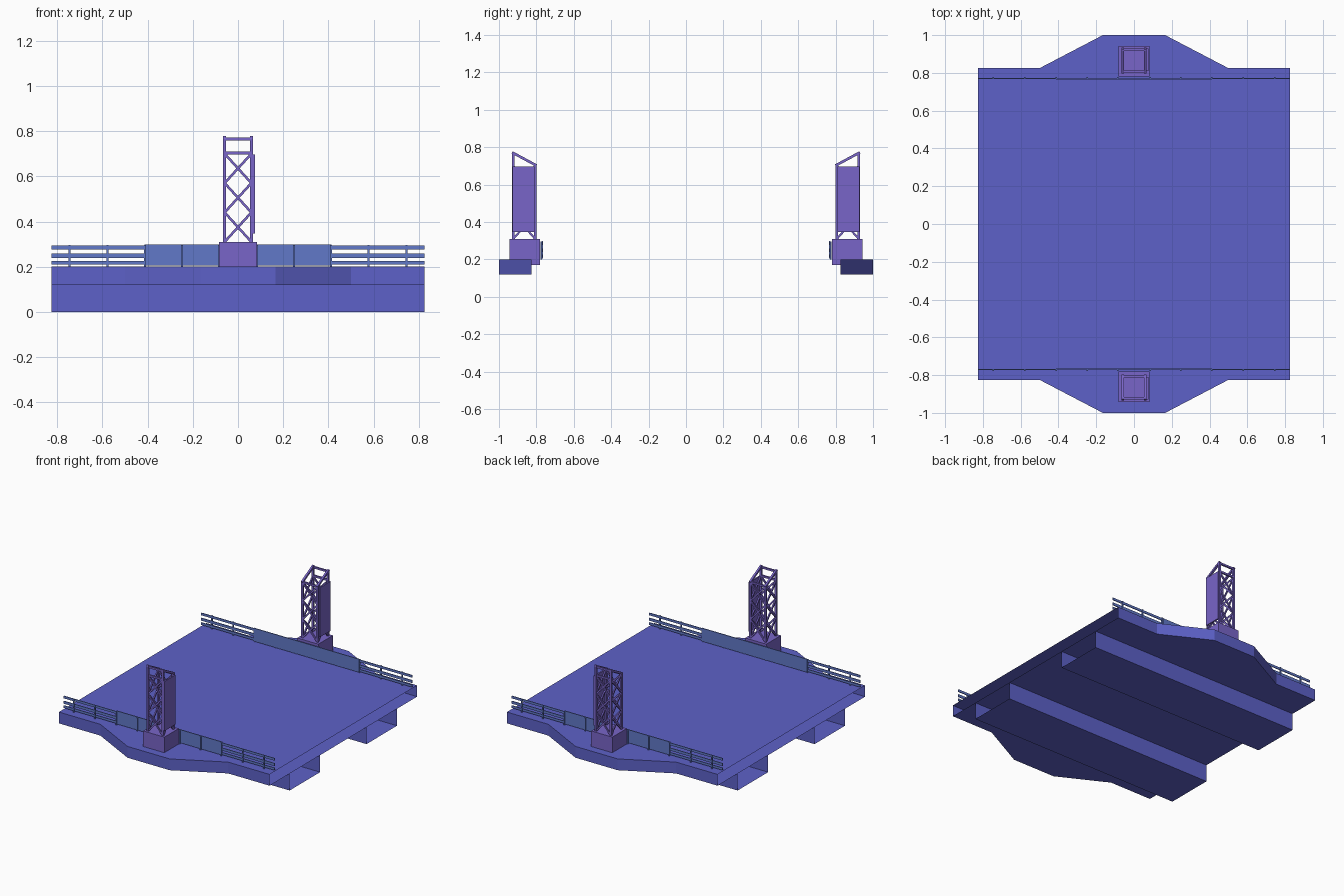
import bpy, bmesh
from mathutils import Vector

if "Cube" in bpy.data.objects:
    bpy.data.objects.remove(bpy.data.objects["Cube"])


def material(name, col):
    m = bpy.data.materials.new(name)
    m.diffuse_color = (*col, 1)
    m.use_nodes = True
    m.node_tree.nodes["Principled BSDF"].inputs["Base Color"].default_value = m.diffuse_color
    return m


DECK = material("deck_blue", (0.11, 0.12, 0.58))
TOWER = material("tower_violet", (0.19, 0.13, 0.58))
RAIL = material("rail_blue", (0.12, 0.19, 0.58))


def finish(bm, name, mat):
    me = bpy.data.meshes.new(name)
    bm.to_mesh(me)
    bm.free()
    me.materials.append(mat)
    ob = bpy.data.objects.new(name, me)
    bpy.context.collection.objects.link(ob)
    return ob


def add_box(bm, x0, x1, y0, y1, z0, z1):
    vs = [bm.verts.new((x, y, z)) for z in (z0, z1)
          for x, y in ((x0, y0), (x1, y0), (x1, y1), (x0, y1))]
    for f in ((3, 2, 1, 0), (4, 5, 6, 7), (0, 1, 5, 4),
              (1, 2, 6, 5), (2, 3, 7, 6), (3, 0, 4, 7)):
        bm.faces.new([vs[i] for i in f])


def add_bar(bm, a, b, normal, w, t):
    """Rectangular bar from a to b; t is its depth along the normal."""
    a, b, n = Vector(a), Vector(b), Vector(normal)
    side = (b - a).normalized().cross(n) * w / 2
    n = n * t / 2
    ends = [[bm.verts.new(p + s * side + k * n)
             for s, k in ((-1, -1), (1, -1), (1, 1), (-1, 1))] for p in (a, b)]
    faces = [bm.faces.new(ends[0][::-1]), bm.faces.new(ends[1])]
    for i in range(4):
        j = (i + 1) % 4
        faces.append(bm.faces.new((ends[0][i], ends[0][j], ends[1][j], ends[1][i])))
    bmesh.ops.recalc_face_normals(bm, faces=faces)


def mirror_y(ob):
    m = ob.modifiers.new("mirror", 'MIRROR')
    m.use_axis = (False, True, False)
    m.use_clip = False
    m.use_mirror_merge = False


# deck slab with bulges, left open at both road ends
E, YS = 0.825, 0.825
half = [(-E, -YS), (-0.5, -YS), (-0.165, -1), (0.165, -1), (0.5, -YS), (E, -YS)]
outline = half + [(-x, -y) for x, y in half]
bm = bmesh.new()
lo = [bm.verts.new((x, y, 0.12)) for x, y in outline]
hi = [bm.verts.new((x, y, 0.2)) for x, y in outline]
bm.faces.new(hi)
bm.faces.new(lo[::-1])
for i in range(len(outline)):
    j = (i + 1) % len(outline)
    if i not in (5, 11):
        bm.faces.new((lo[i], lo[j], hi[j], hi[i]))
finish(bm, "deck", DECK)

# open-ended girder channels
bm = bmesh.new()
prof = [(-0.6, 0.12), (-0.6, 0), (-0.26, 0), (-0.26, 0.12)]
a, b = [[bm.verts.new((x, y, z)) for y, z in prof] for x in (-E, E)]
for i in range(3):
    bm.faces.new((a[i], a[i + 1], b[i + 1], b[i]))
bm.normal_update()
for f in bm.faces:
    if (f.calc_center_median() - Vector((0, -0.43, 0.12))).dot(f.normal) < 0:
        f.normal_flip()
mirror_y(finish(bm, "girder", DECK))

# tower footing
bm = bmesh.new()
add_box(bm, -0.083, 0.083, -0.943, -0.78, 0.17, 0.31)
mirror_y(finish(bm, "tower_base", TOWER))

# tower legs, with sloped tops
L, YO, YI, T = 0.066, -0.93, -0.80, 0.014
ZO, ZI = 0.78, 0.71
bm = bmesh.new()
xs, yo, yi = L - T / 2, YO + T / 2, YI - T / 2
for s in (-1, 1):
    x = s * xs
    add_box(bm, x - T / 2, x + T / 2, YO, YO + T, 0.31, ZO - 0.006)
    add_box(bm, x - T / 2, x + T / 2, YI - T, YI, 0.31, ZI)
    add_bar(bm, (x, YO, ZO - 0.008), (x, YI, ZI - 0.008), (1, 0, 0), T, T)
mirror_y(finish(bm, "tower_legs", TOWER))

# cross bars and lattice bracing on four sides
bm = bmesh.new()
for y, z in ((yo, 0.765), (yo, 0.704), (yi, 0.702)):
    add_bar(bm, (-xs, y, z), (xs, y, z), (0, 1, 0), 0.013, 0.012)
for i in range(3):
    z0, z1 = 0.31 + 0.13 * i, 0.44 + 0.13 * i
    for za, zb in ((z0, z1), (z1, z0)):
        for y in (yo, yi):
            add_bar(bm, (-xs, y, za), (xs, y, zb), (0, 1, 0), 0.011, 0.009)
        for x in (-xs, xs):
            add_bar(bm, (x, yo, za), (x, yi, zb), (1, 0, 0), 0.011, 0.009)
mirror_y(finish(bm, "tower_lattice", TOWER))

# sign panel on one face of the tower
bm = bmesh.new()
add_box(bm, L, 0.076, -0.928, -0.81, 0.347, 0.697)
mirror_y(finish(bm, "tower_panel", TOWER))

# railings: three rails and posts
bm = bmesh.new()
for s in (-1, 1):
    x0, x1 = sorted((s * 0.41, s * E))
    for z0, z1 in ((0.277, 0.294), (0.239, 0.258), (0.209, 0.226)):
        add_box(bm, x0, x1, -0.772, -0.767, z0, z1)
    for p in (0.085, 0.248, 0.411, 0.578, 0.745):
        add_box(bm, s * p - 0.004, s * p + 0.004, -0.777, -0.769, 0.2, 0.295)
mirror_y(finish(bm, "railing", RAIL))

# solid middle part of the railing
bm = bmesh.new()
add_box(bm, -0.413, 0.413, -0.77, -0.764, 0.205, 0.298)
mirror_y(finish(bm, "railing_panel", RAIL))
